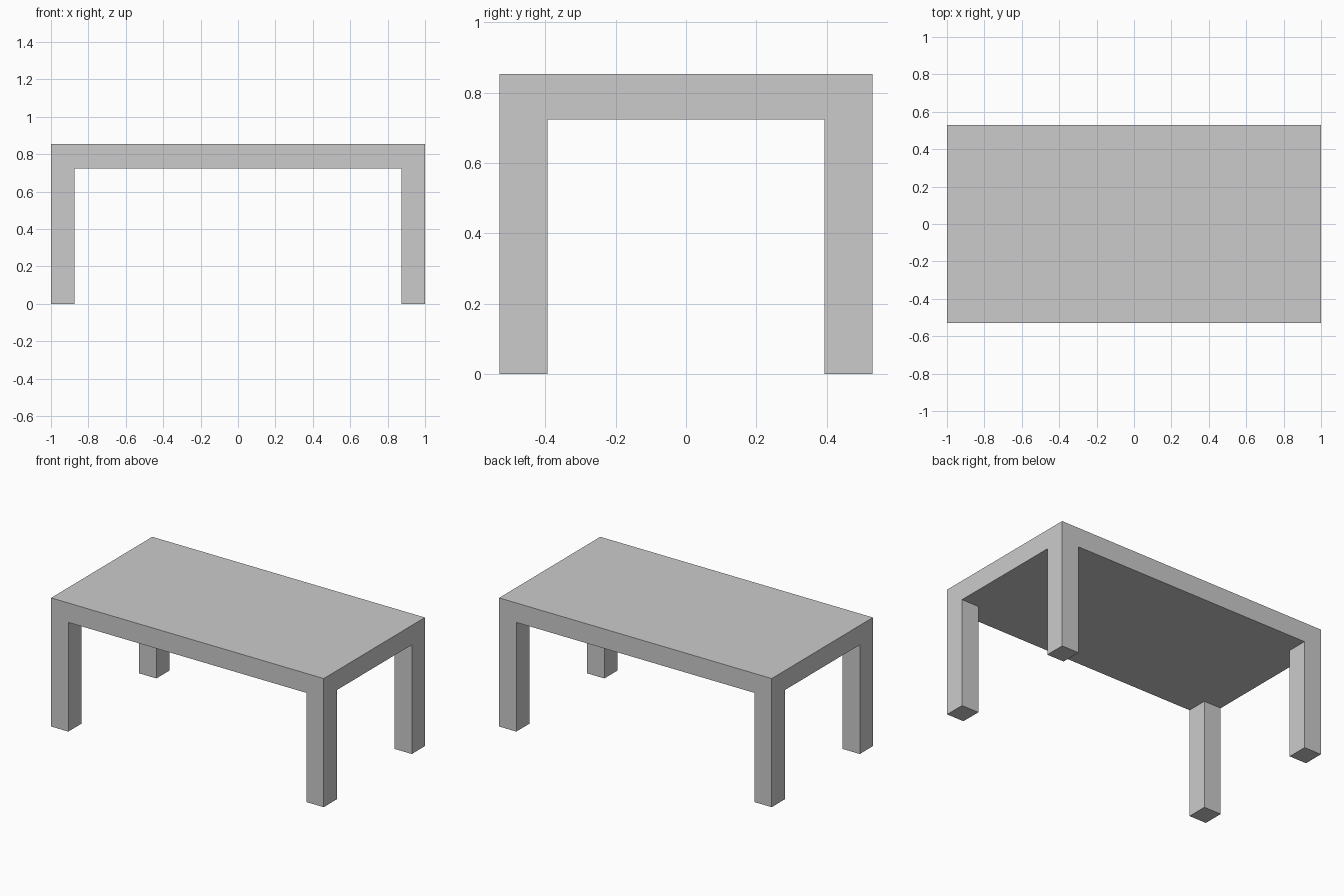
import bpy, bmesh
from mathutils import Matrix, Vector

if "Cube" in bpy.data.objects:
    bpy.data.objects.remove(bpy.data.objects["Cube"])

HALF_X, HALF_Y = 1.0, 0.53        # table top half size
TOP, UNDER = 0.853, 0.724         # slab top and underside heights
LEG_X, LEG_Y = 0.874, 0.393       # inner faces of the legs

bm = bmesh.new()

# Table top slab
bmesh.ops.create_cube(bm, size=1, matrix=Matrix.Translation((0, 0, (TOP + UNDER) / 2))
                      @ Matrix.Diagonal((2 * HALF_X, 2 * HALF_Y, TOP - UNDER, 1)))

# Cut lines marking the leg footprints
for axis, inner in ((Vector((1, 0, 0)), LEG_X), (Vector((0, 1, 0)), LEG_Y)):
    for side in (-1, 1):
        bmesh.ops.bisect_plane(bm, geom=bm.verts[:] + bm.edges[:] + bm.faces[:],
                               plane_co=axis * inner * side, plane_no=axis)

# Four corner legs pulled down to the floor
bm.normal_update()
corners = []
for f in bm.faces:
    c = f.calc_center_median()
    if f.normal.z < -0.9 and abs(c.x) > LEG_X and abs(c.y) > LEG_Y:
        corners.append(f)
for f in bmesh.ops.extrude_discrete_faces(bm, faces=corners)["faces"]:
    for v in f.verts:
        v.co.z = 0

# Merge flush faces so legs and slab read as one piece
bmesh.ops.dissolve_limit(bm, angle_limit=0.01, verts=bm.verts[:], edges=bm.edges[:])
bmesh.ops.recalc_face_normals(bm, faces=bm.faces[:])

mesh = bpy.data.meshes.new("table")
bm.to_mesh(mesh)
bm.free()
bpy.context.collection.objects.link(bpy.data.objects.new("table", mesh))
